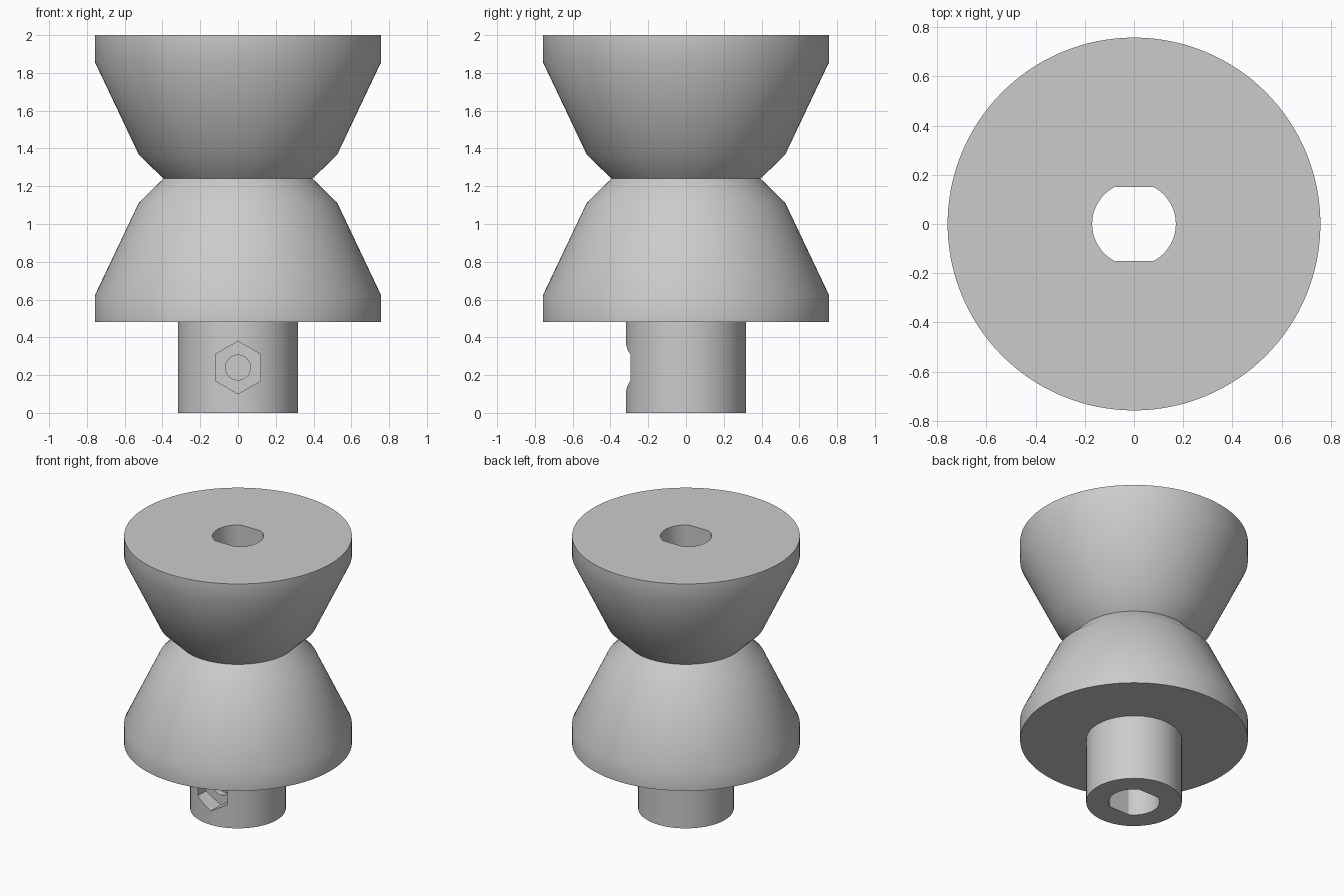
import bpy, bmesh, math
from mathutils import Matrix

if "Cube" in bpy.data.objects:
    bpy.data.objects.remove(bpy.data.objects["Cube"])

SEGMENTS = 128
BORE_RADIUS, BORE_FLAT = 0.17, 0.15
SCREW_Z = 0.24

grey = bpy.data.materials.new("plain grey")
grey.use_nodes = True
colour = (0.6, 0.6, 0.6, 1)
grey.diffuse_color = colour
grey.node_tree.nodes["Principled BSDF"].inputs["Base Color"].default_value = colour


def finish(bm, name):
    bmesh.ops.recalc_face_normals(bm, faces=bm.faces)
    mesh = bpy.data.meshes.new(name)
    bm.to_mesh(mesh)
    bm.free()
    mesh.materials.append(grey)
    obj = bpy.data.objects.new(name, mesh)
    bpy.context.collection.objects.link(obj)
    return obj


def lathe(name, profile):
    """Closed solid of revolution about z from (radius, height) points."""
    bm = bmesh.new()
    rings = [[bm.verts.new((r * math.cos(a), r * math.sin(a), z))
              for a in (math.tau * i / SEGMENTS for i in range(SEGMENTS))]
             for r, z in profile]
    for low, high in zip(rings, rings[1:]):
        for i in range(SEGMENTS):
            j = (i + 1) % SEGMENTS
            bm.faces.new((low[i], low[j], high[j], high[i]))
    bm.faces.new(rings[0])
    bm.faces.new(rings[-1])
    return finish(bm, name)


def front_prism(name, sides, radius, y_start, y_end):
    """Prism along y with a corner pointing up, centred on the screw."""
    bm = bmesh.new()
    bmesh.ops.create_cone(bm, cap_ends=True, segments=sides, radius1=radius,
                          radius2=radius, depth=y_end - y_start)
    bm.transform(Matrix.Translation((0, (y_start + y_end) / 2, SCREW_Z))
                 @ Matrix.Rotation(math.pi / 2, 4, "X"))
    return finish(bm, name)


# Two cones meeting at the neck, on a short shaft
roller = lathe("roller_body", [
    (0.318, 0), (0.318, 0.48), (0.758, 0.48), (0.758, 0.622), (0.525, 1.113),
    (0.395, 1.24), (0.525, 1.367), (0.758, 1.858), (0.758, 2)])

# Double-flat bore through the full height
bore = lathe("bore_cutter", [(BORE_RADIUS, -0.1), (BORE_RADIUS, 2.1)])
for v in bore.data.vertices:
    v.co.y = max(-BORE_FLAT, min(BORE_FLAT, v.co.y))

# Hexagonal nut recess and screw hole in the front of the shaft
nut_recess = front_prism("nut_recess_cutter", 6, 0.139, -0.5, -0.2)
screw_hole = front_prism("screw_hole_cutter", 48, 0.066, -0.4, 0)

bpy.context.view_layer.objects.active = roller
for cutter in (bore, nut_recess, screw_hole):
    cutter.hide_render = True
    mod = roller.modifiers.new(cutter.name, "BOOLEAN")
    mod.operation = "DIFFERENCE"
    mod.solver = "EXACT"
    mod.object = cutter
    bpy.ops.object.modifier_apply(modifier=mod.name)
    bpy.data.objects.remove(cutter)

# Soft rims and neck chamfers, crisp ends and recess
bpy.ops.object.select_all(action="DESELECT")
roller.select_set(True)
bpy.ops.object.shade_smooth_by_angle(angle=math.radians(26))
